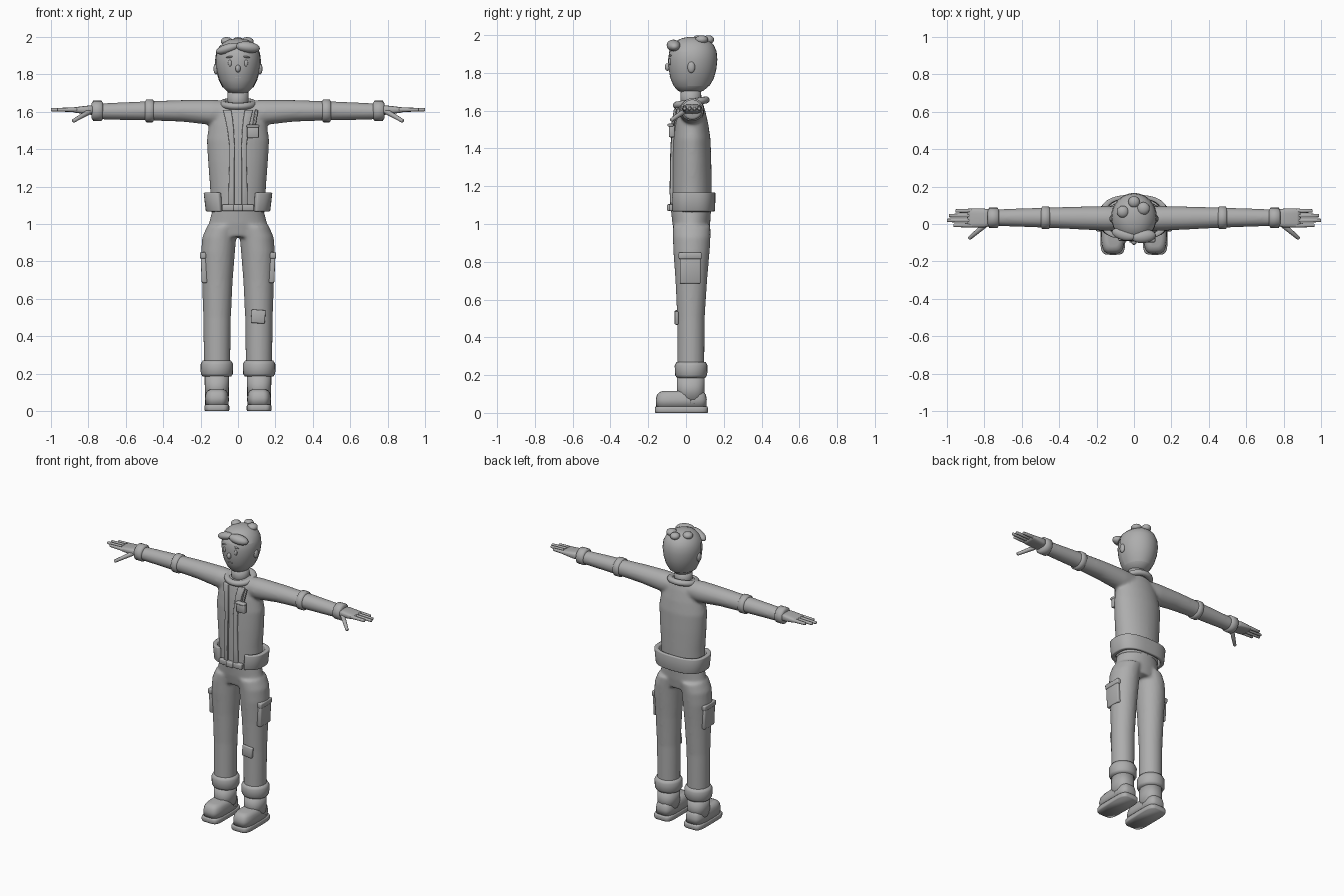
import bpy, bmesh, math
from mathutils import Vector, Matrix, Euler

if "Cube" in bpy.data.objects:
    bpy.data.objects.remove(bpy.data.objects["Cube"])

grey = bpy.data.materials.new("plain grey")
grey.diffuse_color = (0.42, 0.42, 0.42, 1)
grey.use_nodes = True
grey.node_tree.nodes["Principled BSDF"].inputs["Base Color"].default_value = grey.diffuse_color


def finish(name, bm, bevel=0, smooth=True):
    bmesh.ops.recalc_face_normals(bm, faces=bm.faces[:])
    me = bpy.data.meshes.new(name)
    bm.to_mesh(me)
    bm.free()
    me.materials.append(grey)
    for p in me.polygons:
        p.use_smooth = smooth
    ob = bpy.data.objects.new(name, me)
    bpy.context.collection.objects.link(ob)
    if bevel:
        m = ob.modifiers.new("bevel", 'BEVEL')
        m.width, m.segments, m.limit_method = bevel, 2, 'ANGLE'
    return ob


def add_loft(bm, rings, seg=24, n=2, axis='z'):
    """Rings are (position, centre a, centre b, radius a, radius b)."""
    loops = []
    for p, ca, cb, ra, rb in rings:
        row = []
        for i in range(seg):
            t = 2 * math.pi * i / seg
            c, s = math.cos(t), math.sin(t)
            a = ca + ra * math.copysign(abs(c) ** (2 / n), c)
            b = cb + rb * math.copysign(abs(s) ** (2 / n), s)
            row.append(bm.verts.new((p, a, b) if axis == 'x' else (a, b, p)))
        loops.append(row)
    for lo, hi in zip(loops, loops[1:]):
        for i in range(seg):
            j = (i + 1) % seg
            bm.faces.new((lo[i], lo[j], hi[j], hi[i]))
    bm.faces.new(loops[0][::-1])
    bm.faces.new(loops[-1])


def loft(name, rings, seg=24, n=2, axis='z', bevel=0):
    bm = bmesh.new()
    add_loft(bm, rings, seg, n, axis)
    return finish(name, bm, bevel)


def ball(name, loc, r, rot=(0, 0, 0)):
    bm = bmesh.new()
    mat = Matrix.LocRotScale(Vector(loc), Euler(rot), Vector(r))
    bmesh.ops.create_uvsphere(bm, u_segments=20, v_segments=12, radius=1, matrix=mat)
    return finish(name, bm)


def box(name, loc, size, rot=(0, 0, 0), bevel=0.006):
    bm = bmesh.new()
    mat = Matrix.LocRotScale(Vector(loc), Euler(rot), Vector(size))
    bmesh.ops.create_cube(bm, size=1, matrix=mat)
    return finish(name, bm, bevel)


def rod(name, a, b, r1, r2):
    a, d = Vector(a), Vector(b) - Vector(a)
    bm = bmesh.new()
    mat = Matrix.Translation(a + d / 2) @ d.to_track_quat('Z', 'Y').to_matrix().to_4x4()
    bmesh.ops.create_cone(bm, cap_ends=True, segments=12, radius1=r1, radius2=r2,
                          depth=d.length, matrix=mat)
    return finish(name, bm, 0.004)


def merge_smooth(ob, voxel, rounds):
    """Fuse overlapping volumes into one soft garment."""
    m = ob.modifiers.new("fuse", 'REMESH')
    m.mode, m.voxel_size, m.use_smooth_shade = 'VOXEL', voxel, True
    m = ob.modifiers.new("soften", 'SMOOTH')
    m.factor, m.iterations = 0.5, rounds


# Jacket body with sleeves
TORSO = [(1.06, 0, .03, .145, .105), (1.2, 0, .03, .15, .106), (1.33, 0, .03, .16, .104),
         (1.45, 0, .03, .167, .1), (1.53, 0, .028, .155, .09), (1.6, 0, .026, .14, .076),
         (1.65, 0, .026, .1, .06)]
bm = bmesh.new()
add_loft(bm, TORSO, 32)
for s in (-1, 1):
    add_loft(bm, [(s * .03, .03, 1.595, .06, .062), (s * .14, .03, 1.597, .067, .068),
                  (s * .3, .032, 1.605, .061, .058), (s * .5, .034, 1.605, .053, .051),
                  (s * .74, .034, 1.602, .045, .043)], 24, 2, 'x')
merge_smooth(finish("jacket", bm), .009, 8)


def front_y(x, z):
    for lo, hi in zip(TORSO, TORSO[1:]):
        if z <= hi[0]:
            break
    f = min(1, max(0, (z - lo[0]) / (hi[0] - lo[0])))
    cy, rx, ry = (lo[k] + f * (hi[k] - lo[k]) for k in (2, 3, 4))
    return cy - ry * math.sqrt(max(0, 1 - (x / rx) ** 2))


# Front plackets beside the zip
for s in (-1, 1):
    bm = bmesh.new()
    rows = []
    for z, x0, x1 in [(1.07, .02, .053), (1.2, .02, .05), (1.33, .019, .046), (1.42, .018, .046),
                      (1.5, .022, .056), (1.56, .028, .068), (1.61, .036, .08)]:
        rows.append([bm.verts.new((s * x, front_y(x, z) + d, z))
                     for x, d in ((x0, -.012), (x1, -.012), (x1, .012), (x0, .012))])
    for lo, hi in zip(rows, rows[1:]):
        for i in range(4):
            bm.faces.new((lo[i], lo[(i + 1) % 4], hi[(i + 1) % 4], hi[i]))
    bm.faces.new(rows[0])
    bm.faces.new(rows[-1])
    finish("placket", bm, .004)

# Jacket hem band, open at the front
bm = bmesh.new()
rows = []
for i in range(41):
    t = math.radians(-62 + 304 * i / 40)
    c, s = math.cos(t), math.sin(t)
    c, s = (math.copysign(abs(v) ** .75, v) for v in (c, s))
    rows.append([bm.verts.new((rx * c, .035 + ry * s, z)) for rx, ry, z in
                 ((.172, .119, 1.067), (.184, .121, 1.168), (.155, .1, 1.168), (.145, .1, 1.067))])
for lo, hi in zip(rows, rows[1:]):
    for i in range(4):
        bm.faces.new((lo[i], lo[(i + 1) % 4], hi[(i + 1) % 4], hi[i]))
bm.faces.new(rows[0])
bm.faces.new(rows[-1])
finish("jacket_hem", bm, .006)
box("belt", (0, -.075, 1.087), (.17, .03, .036))
box("buckle", (0, -.09, 1.087), (.05, .02, .036))

# Chest pocket and pen
box("chest_pocket", (.08, -.075, 1.49), (.062, .03, .062))
box("chest_pocket_flap", (.08, -.082, 1.523), (.068, .032, .016))
rod("pen", (.085, -.07, 1.52), (.1, -.055, 1.61), .009, .009)

# Collar, higher at the back
bm = bmesh.new()
rows = []
for i in range(32):
    t = 2 * math.pi * i / 32
    c, s = math.cos(t), math.sin(t)
    rows.append([bm.verts.new(((.082 + .021 * math.cos(u)) * c, .028 + (.077 + .021 * math.cos(u)) * s,
                               1.643 + .014 * s + .019 * math.sin(u)))
                 for u in (math.pi * k / 5 for k in range(10))])
for i in range(32):
    for k in range(10):
        a, b = rows[i], rows[(i + 1) % 32]
        bm.faces.new((a[k], a[(k + 1) % 10], b[(k + 1) % 10], b[k]))
finish("collar", bm)

# Trousers
bm = bmesh.new()
add_loft(bm, [(.93, 0, .03, .155, .088), (1.0, 0, .028, .157, .1), (1.09, 0, .026, .132, .108)], 32)
for s in (-1, 1):
    add_loft(bm, [(.2, s * .112, .025, .07, .072), (.5, s * .112, .026, .074, .073),
                  (.7, s * .11, .028, .082, .084), (.85, s * .107, .029, .091, .096),
                  (.93, s * .1, .03, .091, .1), (.99, s * .08, .03, .085, .1)], 24)
merge_smooth(finish("trousers", bm), .009, 8)

for s in (-1, 1):
    # Trouser cuffs and boots
    x = s * .113
    loft("trouser_cuff", [(.185, x, .027, .077, .075), (.2, x, .027, .086, .085),
                          (.25, x, .027, .087, .087), (.27, x, .027, .076, .077)])
    loft("boot_shaft", [(.05, x, .025, .063, .073), (.2, x, .025, .066, .074)], 24, 2.3)
    loft("boot_foot", [(.03, x, -.025, .063, .133), (.07, x, -.025, .064, .135),
                       (.095, x, -.024, .06, .13), (.11, x, -.022, .05, .118),
                       (.117, x, -.02, .034, .1)], 32, 3.5)
    loft("boot_sole", [(0, x, -.024, .064, .138), (.008, x, -.024, .067, .141),
                       (.026, x, -.024, .067, .141), (.034, x, -.024, .063, .137)], 32, 5)
    # Thigh pockets
    box("thigh_pocket", (s * .182, .022, .76), (.03, .11, .15), (0, s * .04, 0))
    box("thigh_pocket_flap", (s * .187, .022, .832), (.032, .122, .034), (0, s * .04, 0))
    # Sleeve bands and cuffs
    for name, a, b, r in (("elbow_band", .448, .498, .061), ("sleeve_cuff", .722, .782, .054)):
        loft(name, [(s * a, .033, 1.605, r - .012, r - .012), (s * (a + .008), .033, 1.605, r, r),
                    (s * (b - .008), .033, 1.605, r, r),
                    (s * b, .033, 1.605, r - .012, r - .012)], 24, 2, 'x')
    # Hands
    loft("palm", [(s * .76, .032, 1.608, .042, .026), (s * .8, .032, 1.609, .05, .024),
                  (s * .87, .032, 1.61, .05, .015), (s * .89, .032, 1.61, .046, .01)], 24, 3.5, 'x')
    for y, tip in ((.07, .955), (.045, .99), (.019, 1.0), (-.007, .965)):
        rod("finger", (s * .86, y, 1.611), (s * tip, y, 1.611), .0125, .009)
    rod("thumb", (s * .79, .0, 1.603), (s * .882, -.078, 1.55), .015, .01)
    # Ears, eyes and brows
    ball("ear", (s * .118, .028, 1.83), (.013, .02, .03))
    ball("eye", (s * .043, -.085, 1.86), (.01, .008, .018))
    ball("brow", (s * .045, -.083, 1.893), (.019, .007, .005), (0, s * .15, 0))

box("knee_patch", (.108, -.05, .505), (.075, .02, .072), (0, .08, 0))

# Head and neck
HEAD = [(1.697, 0, .025, .035, .045), (1.705, 0, .025, .055, .067), (1.73, 0, .028, .08, .093),
        (1.77, 0, .031, .1, .113), (1.82, 0, .033, .114, .125), (1.87, 0, .034, .12, .129),
        (1.91, 0, .035, .115, .124), (1.945, 0, .036, .098, .108), (1.97, 0, .037, .07, .08),
        (1.982, 0, .037, .045, .05), (1.988, 0, .037, .012, .014)]
loft("head", HEAD, 32)
loft("neck", [(1.61, 0, .026, .06, .058), (1.72, 0, .026, .054, .053)])
ball("nose", (0, -.098, 1.831), (.014, .014, .02))
box("mouth", (0, -.082, 1.782), (.034, .01, .005), bevel=.002)

# Hair shell over the crown and back
bm = bmesh.new()
add_loft(bm, [(z + (.003 if z > 1.9 else 0), a, b, ra + .003, rb + .003)
              for z, a, b, ra, rb in HEAD], 32)
gone = [f for f in bm.faces
        if (f.calc_center_median().y < .0 and f.calc_center_median().z < 1.93)
        or f.calc_center_median().z < 1.74]
bmesh.ops.delete(bm, geom=gone, context='FACES')
finish("hair", bm)

# Fringe and top curls
ball("fringe_right", (.052, -.066, 1.945), (.066, .036, .03), (0, .12, .12))
ball("fringe_left", (-.055, -.055, 1.938), (.068, .032, .025), (0, -.3, -.25))
for x, y, r in ((-.06, .065, .032), (0, .118, .031), (.05, .083, .034)):
    ball("curl", (x, y, 1.976), (r, r, .023))
